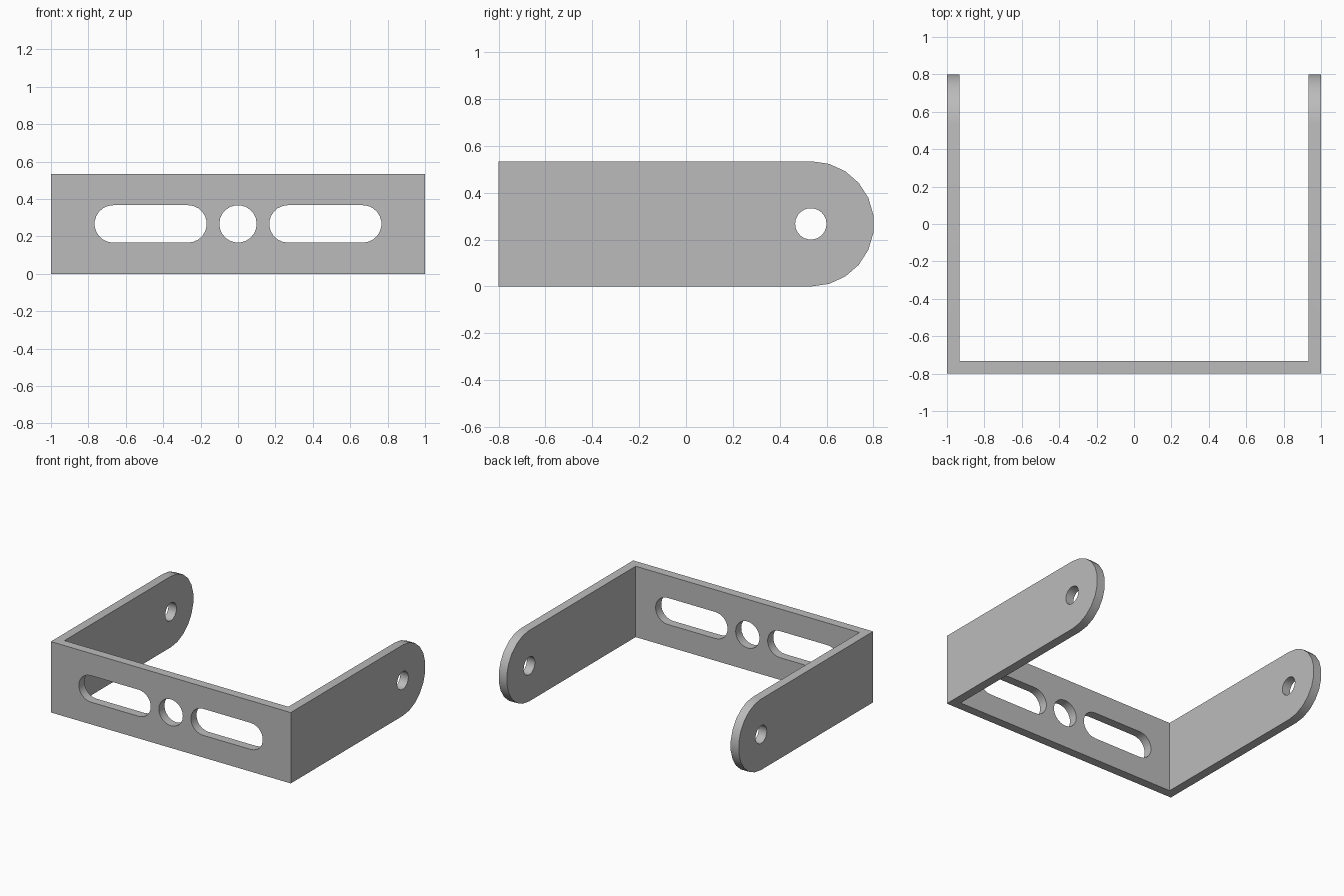
import bpy
import bmesh
from math import sin, cos, pi, radians
from mathutils import Vector

cube = bpy.data.objects.get("Cube")
if cube:
    bpy.data.objects.remove(cube, do_unlink=True)

HEIGHT = 0.534
MID = HEIGHT / 2
WALL = 0.067
BACK = 0.8

metal = bpy.data.materials.new("grey metal")
metal.use_nodes = True
metal.diffuse_color = (0.5, 0.5, 0.5, 1)
metal.node_tree.nodes["Principled BSDF"].inputs["Base Color"].default_value = (0.5, 0.5, 0.5, 1)


def prism(name, points, sweep):
    """Extrude a closed outline of 3D points along a vector."""
    bm = bmesh.new()
    face = bm.faces.new([bm.verts.new(p) for p in points])
    ext = bmesh.ops.extrude_face_region(bm, geom=[face])
    moved = [v for v in ext["geom"] if isinstance(v, bmesh.types.BMVert)]
    bmesh.ops.translate(bm, verts=moved, vec=Vector(sweep))
    bmesh.ops.recalc_face_normals(bm, faces=bm.faces)
    mesh = bpy.data.meshes.new(name)
    bm.to_mesh(mesh)
    bm.free()
    mesh.materials.append(metal)
    obj = bpy.data.objects.new(name, mesh)
    bpy.context.collection.objects.link(obj)
    return obj


def arc(cx, cy, r, start, end, steps):
    angles = [radians(start + (end - start) * i / steps) for i in range(steps + 1)]
    return [(cx + r * cos(a), cy + r * sin(a)) for a in angles]


def slot(x0, x1, r):
    return arc(x1, MID, r, -90, 90, 11) + arc(x0, MID, r, 90, 270, 11)


def cut(target, tool, operation):
    mod = target.modifiers.new(tool.name, "BOOLEAN")
    mod.operation = operation
    mod.solver = "EXACT"
    mod.object = tool
    bpy.context.view_layer.objects.active = target
    bpy.ops.object.modifier_apply(modifier=mod.name)
    bpy.data.objects.remove(tool, do_unlink=True)


# U-shaped strap, open towards the back
inner = 1 - WALL
strap = [(-1, BACK + 0.1), (-1, -BACK), (1, -BACK), (1, BACK + 0.1),
         (inner, BACK + 0.1), (inner, WALL - BACK), (-inner, WALL - BACK), (-inner, BACK + 0.1)]
bracket = prism("mounting_bracket", [(x, y, 0) for x, y in strap], (0, 0, HEIGHT))

# Trim both arm tips to a rounded end
tip_y = BACK - MID * cos(pi / 22)
tip = arc(tip_y, MID, MID, -90, 90, 11)
tip += [(tip_y, HEIGHT + 0.2), (BACK + 0.3, HEIGHT + 0.2), (BACK + 0.3, -0.2), (tip_y, -0.2)]
cut(bracket, prism("tip_trim", [(-1.2, y, z) for y, z in tip], (2.4, 0, 0)), "DIFFERENCE")

# Pivot hole through both arms
pivot = arc(0.533, MID, 0.067, 0, 360, 22)[:-1]
cut(bracket, prism("pivot_hole", [(-1.2, y, z) for y, z in pivot], (2.4, 0, 0)), "DIFFERENCE")

# Centre hole and two slots through the front plate
openings = {"centre_hole": arc(0, MID, 0.1, 0, 360, 22)[:-1],
            "left_slot": slot(0.267, 0.667, 0.1),
            "right_slot": slot(-0.667, -0.267, 0.1)}
for name, outline in openings.items():
    tool = prism(name, [(x, -BACK - 0.1, z) for x, z in outline], (0, 0.3, 0))
    cut(bracket, tool, "DIFFERENCE")

bpy.ops.object.select_all(action="DESELECT")
bracket.select_set(True)
bpy.context.view_layer.objects.active = bracket
bpy.ops.object.shade_smooth_by_angle(angle=radians(30))
